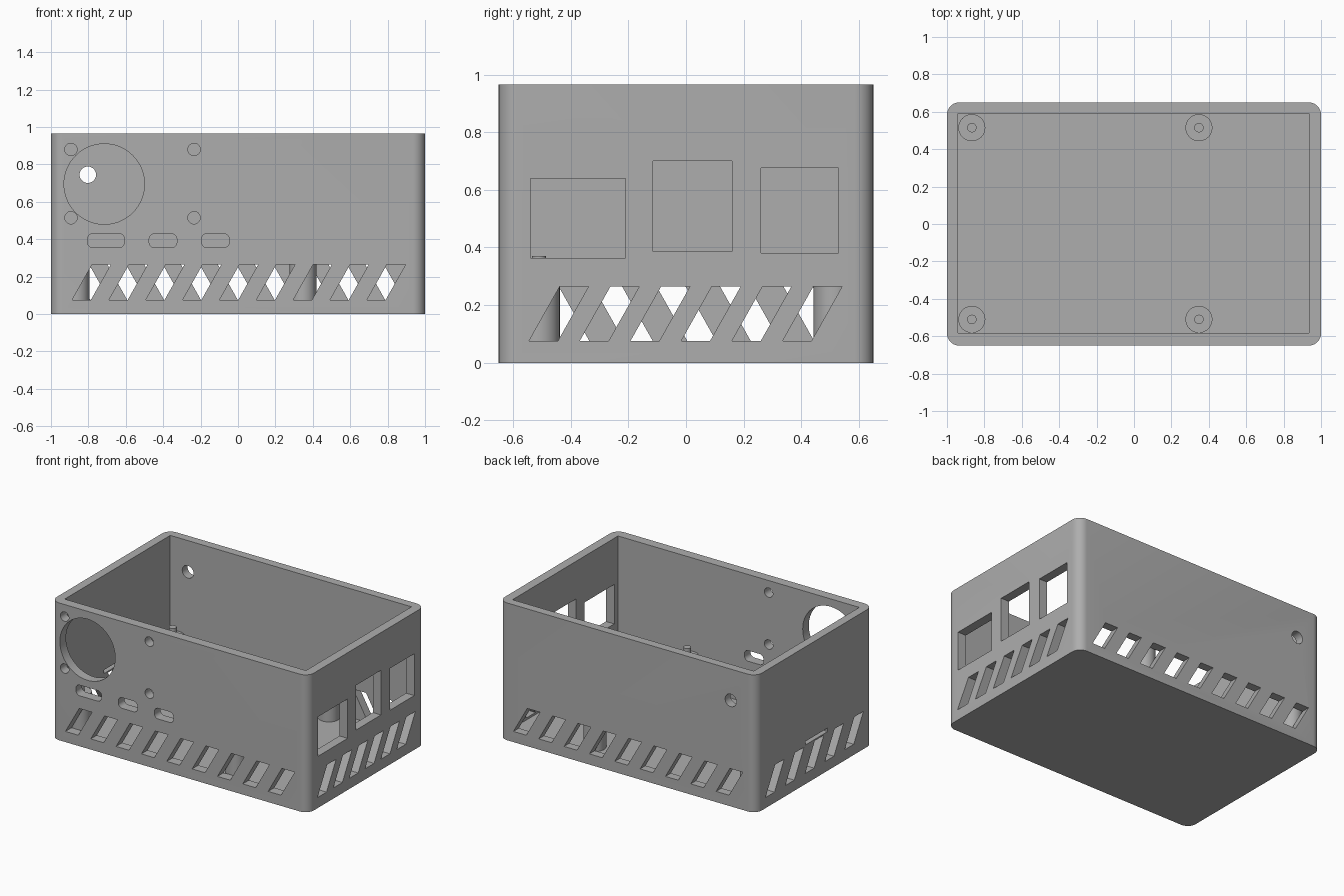
import bpy, bmesh
from math import cos, sin, pi

cube = bpy.data.objects.get("Cube")
if cube:
    bpy.data.objects.remove(cube, do_unlink=True)

GREY = (0.42, 0.42, 0.42, 1)
grey = bpy.data.materials.new("grey plastic")
grey.use_nodes = True
grey.diffuse_color = GREY
grey.node_tree.nodes["Principled BSDF"].inputs["Base Color"].default_value = GREY


# 2D outlines
def rect(a0, a1, b0, b1):
    return [(a0, b0), (a1, b0), (a1, b1), (a0, b1)]


def circle(a, b, r, n=48):
    return [(a + r * cos(2 * pi * i / n), b + r * sin(2 * pi * i / n)) for i in range(n)]


def rounded(a0, a1, b0, b1, r, steps=8):
    corners = [(a1 - r, b1 - r), (a0 + r, b1 - r), (a0 + r, b0 + r), (a1 - r, b0 + r)]
    return [(a + r * cos((q + s / steps) * pi / 2), b + r * sin((q + s / steps) * pi / 2))
            for q, (a, b) in enumerate(corners) for s in range(steps + 1)]


def slanted(a, lean):
    """Leaning vent slot whose lower edge starts at a."""
    return [(a, 0.075), (a + 0.1, 0.075), (a + 0.1 + lean, 0.265), (a + lean, 0.265)]


# Extrude an outline along an axis
PLACE = {"x": lambda a, b, t: (t, a, b),
         "y": lambda a, b, t: (a, t, b),
         "z": lambda a, b, t: (a, b, t)}


def prism(bm, outline, axis, lo, hi):
    put = PLACE[axis]
    low = [bm.verts.new(put(a, b, lo)) for a, b in outline]
    high = [bm.verts.new(put(a, b, hi)) for a, b in outline]
    bm.faces.new(low[::-1])
    bm.faces.new(high)
    n = len(outline)
    for i in range(n):
        j = (i + 1) % n
        bm.faces.new((low[i], low[j], high[j], high[i]))


def finish(name, bm):
    bmesh.ops.recalc_face_normals(bm, faces=bm.faces)
    mesh = bpy.data.meshes.new(name)
    bm.to_mesh(mesh)
    bm.free()
    mesh.materials.append(grey)
    ob = bpy.data.objects.new(name, mesh)
    bpy.context.collection.objects.link(ob)
    return ob


def activate(ob):
    bpy.ops.object.select_all(action="DESELECT")
    ob.select_set(True)
    bpy.context.view_layer.objects.active = ob


def cut(ob, cutter):
    cutter.hide_render = True
    mod = ob.modifiers.new("cut", "BOOLEAN")
    mod.operation, mod.solver, mod.object = "DIFFERENCE", "EXACT", cutter
    activate(ob)
    bpy.ops.object.modifier_apply(modifier=mod.name)
    bpy.data.objects.remove(cutter, do_unlink=True)


# Case shell with rounded upright corners
bm = bmesh.new()
prism(bm, rounded(-1, 1, -0.65, 0.65, 0.065), "z", 0, 0.965)
case = finish("case_shell", bm)

# Inner cavity
bm = bmesh.new()
prism(bm, rect(-0.94, 0.936, -0.582, 0.59), "z", 0.06, 1.1)
cut(case, finish("cavity_cutter", bm))

# Wall openings
bm = bmesh.new()
FRONT, BACK = ("y", -0.75, -0.56), ("y", 0.56, 0.75)
RIGHT, LEFT = ("x", 0.91, 1.1), ("x", -1.1, -0.91)

for i in range(9):  # front and back vents
    start = -0.887 + 0.197 * i
    prism(bm, slanted(start, 0.107), *FRONT)
    prism(bm, slanted(-start - 0.1, -0.107), *BACK)
for i in range(6):  # window-side vents
    prism(bm, slanted(-0.545 + 0.176 * i, 0.107), *RIGHT)
for i in range(5):  # opposite vents
    prism(bm, slanted(0.445 - 0.22 * i, -0.107), *LEFT)

prism(bm, circle(-0.715, 0.695, 0.215, 72), *FRONT)  # large round opening
for x in (-0.893, -0.235):  # screw holes
    for z in (0.515, 0.88):
        prism(bm, circle(x, z, 0.033, 32), *FRONT)
for x0, x1 in ((-0.805, -0.607), (-0.475, -0.327), (-0.195, -0.047)):  # ports
    prism(bm, rounded(x0, x1, 0.355, 0.43, 0.03), *FRONT)

prism(bm, circle(-0.803, 0.745, 0.044, 32), *BACK)  # cable hole
for window in ((-0.54, -0.21, 0.363, 0.64), (-0.115, 0.16, 0.386, 0.70),
               (0.26, 0.53, 0.381, 0.675)):
    prism(bm, rect(*window), *RIGHT)
prism(bm, rect(-0.145, 0.1, 0.275, 0.3), *LEFT)  # card slit
cut(case, finish("opening_cutter", bm))

# Standoff posts with locating pins
parts = [case]
for side, y in (("front", -0.51), ("back", 0.515)):
    for end, x in (("right", -0.867), ("left", 0.347)):
        for part, r, lo, hi in (("post", 0.072, 0.055, 0.31), ("pin", 0.025, 0.3, 0.37)):
            bm = bmesh.new()
            prism(bm, circle(x, y, r), "z", lo, hi)
            parts.append(finish(f"{side}_{end}_{part}", bm))

for ob in parts:
    activate(ob)
    bpy.ops.object.shade_smooth_by_angle(angle=pi / 6)
